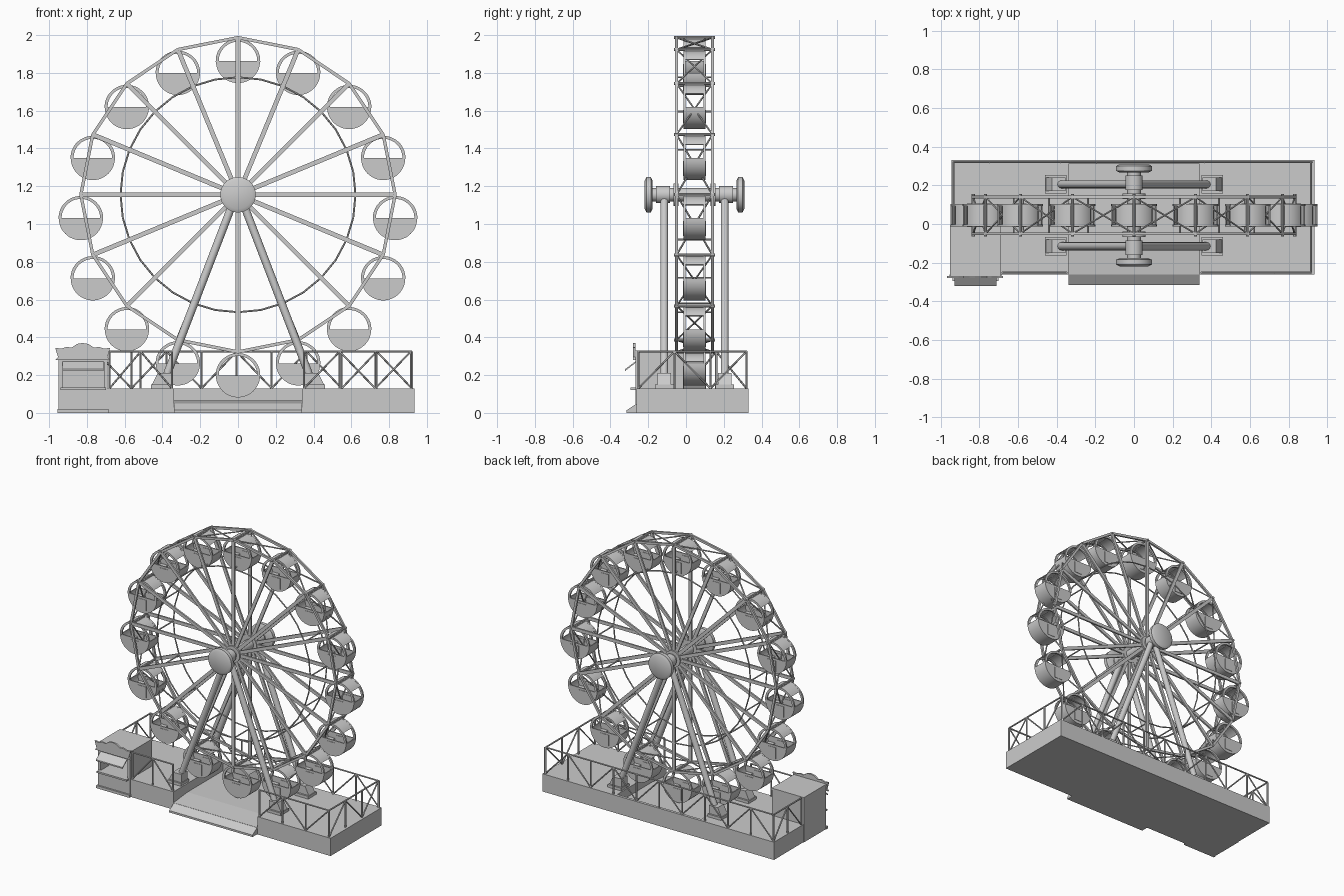
import bpy, bmesh, math
from mathutils import Vector, Matrix

if "Cube" in bpy.data.objects:
    bpy.data.objects.remove(bpy.data.objects["Cube"])

CY, CZ, R, N = 0.045, 1.155, 0.832, 16      # wheel centre, radius, spokes
PLANES = (-0.05, 0.14)


def finish(bm, name, smooth=True):
    bmesh.ops.recalc_face_normals(bm, faces=bm.faces)
    me = bpy.data.meshes.new(name)
    bm.to_mesh(me)
    bm.free()
    ob = bpy.data.objects.new(name, me)
    bpy.context.collection.objects.link(ob)
    if smooth:
        bpy.ops.object.select_all(action='DESELECT')
        ob.select_set(True)
        bpy.context.view_layer.objects.active = ob
        bpy.ops.object.shade_smooth_by_angle(angle=math.radians(35))
    return ob


def box(bm, x0, x1, y0, y1, z0, z1):
    m = Matrix.Translation(((x0 + x1) / 2, (y0 + y1) / 2, (z0 + z1) / 2)) @ Matrix.Diagonal((x1 - x0, y1 - y0, z1 - z0, 1))
    bmesh.ops.create_cube(bm, size=1, matrix=m)


def beam(bm, p, q, w, d):
    """Rectangular bar, w in the wheel plane and d across it."""
    p, q = Vector(p), Vector(q)
    a = (q - p).normalized()
    ref = Vector((0, 1, 0)) if abs(a.y) < 0.9 else Vector((1, 0, 0))
    s = a.cross(ref).normalized()
    t = s.cross(a)
    rot = Matrix((a * (q - p).length, t * d, s * w)).transposed().to_4x4()
    bmesh.ops.create_cube(bm, size=1, matrix=Matrix.Translation((p + q) / 2) @ rot)


def tube(bm, p, q, r, n=8, r2=None):
    p, q = Vector(p), Vector(q)
    m = Matrix.Translation((p + q) / 2) @ (q - p).to_track_quat('Z', 'Y').to_matrix().to_4x4()
    bmesh.ops.create_cone(bm, cap_ends=True, segments=n, radius1=r, radius2=r if r2 is None else r2,
                          depth=(q - p).length, matrix=m)


def prism(bm, pts, axis, a, b):
    """Extrude a 2D outline along x ('x': pts are y,z) or y ('y': pts are x,z)."""
    f = (lambda u, v, t: (t, u, v)) if axis == 'x' else (lambda u, v, t: (u, t, v))
    lo = [bm.verts.new(f(u, v, a)) for u, v in pts]
    hi = [bm.verts.new(f(u, v, b)) for u, v in pts]
    bm.faces.new(lo)
    bm.faces.new(hi[::-1])
    for i in range(len(pts)):
        j = (i + 1) % len(pts)
        bm.faces.new((lo[i], lo[j], hi[j], hi[i]))


def arc(r, a0, a1, n):
    return [(r * math.cos(math.radians(a0 + (a1 - a0) * i / n)),
             r * math.sin(math.radians(a0 + (a1 - a0) * i / n))) for i in range(n + 1)]


def shell(bm, r0, r1, a0, a1, y0, y1, n):
    step = (a1 - a0) / n
    for i in range(n):
        prism(bm, arc(r0, a0 + i * step, a0 + (i + 1) * step, 1)
              + arc(r1, a0 + (i + 1) * step, a0 + i * step, 1), 'y', y0, y1)
    bmesh.ops.remove_doubles(bm, verts=bm.verts, dist=1e-5)
    # drop the walls left between neighbouring segments
    seen = {}
    for f in bm.faces:
        seen.setdefault(tuple(round(c, 4) for c in f.calc_center_median()), []).append(f)
    bmesh.ops.delete(bm, geom=[f for g in seen.values() if len(g) > 1 for f in g], context='FACES')
    inner = [f for f in bm.faces if abs(f.normal.y) < 0.1 and all(len(e.link_faces) > 2 for e in f.edges)]
    bmesh.ops.delete(bm, geom=inner, context='FACES')


def rim(i, r, y):
    a = 2 * math.pi * i / N
    return (r * math.sin(a), y, CZ + r * math.cos(a))


# platform with a sunken boarding floor and a ramp
bm = bmesh.new()
box(bm, -0.945, -0.34, -0.262, 0.33, 0, 0.13)
box(bm, 0.34, 0.935, -0.262, 0.33, 0, 0.13)
box(bm, -0.34, 0.34, 0.31, 0.33, 0, 0.13)
prism(bm, [(0.31, 0), (0.31, 0.066), (-0.1, 0.066), (-0.262, 0.05), (-0.265, 0)], 'x', -0.34, 0.34)
finish(bm, "platform", False)
bm = bmesh.new()
prism(bm, [(-0.26, 0), (-0.26, 0.05), (-0.315, 0.014), (-0.315, 0)], 'x', -0.338, 0.338)
finish(bm, "entry_ramp", False)

# railings
def railing(name, p, q, bays):
    bm = bmesh.new()
    p, q = Vector(p), Vector(q)
    up, lo = Vector((0, 0, 0.325)), Vector((0, 0, 0.13))
    tube(bm, p + up, q + up, 0.006, 6)
    for i in range(bays + 1):
        a = p.lerp(q, i / bays)
        tube(bm, a + lo, a + up, 0.006, 6)
        if i < bays:
            b = p.lerp(q, (i + 1) / bays)
            s, e = (lo, up) if i % 2 == 0 else (up, lo)
            tube(bm, a + s, b + e, 0.005, 6)
    finish(bm, name)

railing("back_railing", (-0.935, 0.32, 0), (0.92, 0.32, 0), 10)
railing("right_railing", (0.915, -0.252, 0), (0.915, 0.32, 0), 3)
railing("left_railing", (-0.935, 0, 0), (-0.935, 0.32, 0), 2)
railing("front_left_railing", (-0.68, -0.252, 0), (-0.35, -0.252, 0), 2)
railing("front_right_railing", (0.35, -0.252, 0), (0.915, -0.252, 0), 3)

# ticket booth: walls around a window, roof, fascia, awning, counter
bm = bmesh.new()
box(bm, -0.95, -0.69, -0.268, -0.01, 0, 0.13)
box(bm, -0.95, -0.93, -0.268, -0.01, 0.13, 0.32)
box(bm, -0.71, -0.69, -0.268, -0.01, 0.13, 0.32)
box(bm, -0.93, -0.71, -0.03, -0.01, 0.13, 0.32)
box(bm, -0.93, -0.71, -0.268, -0.25, 0.27, 0.32)
box(bm, -0.952, -0.688, -0.268, -0.008, 0.315, 0.33)
finish(bm, "ticket_booth", False)
bm = bmesh.new()
half = [(0.145, 0.28), (0.13, 0.295), (0.14, 0.325), (0.145, 0.345), (0.115, 0.34),
        (0.085, 0.35), (0.06, 0.345), (0.03, 0.365), (0, 0.37)]
prism(bm, [(-0.822 + u, v) for u, v in half] + [(-0.822 - u, v) for u, v in half[-2::-1]], 'y', -0.28, -0.268)
finish(bm, "booth_fascia", False)
bm = bmesh.new()
prism(bm, [(-0.268, 0.272), (-0.268, 0.264), (-0.322, 0.222), (-0.322, 0.232)], 'x', -0.928, -0.712)
finish(bm, "booth_awning", False)
bm = bmesh.new()
box(bm, -0.94, -0.7, -0.295, -0.262, 0.122, 0.134)
box(bm, -0.955, -0.685, -0.28, -0.262, 0, 0.02)
finish(bm, "booth_counter", False)

# support legs with footings
for side, y in (("front", -0.115), ("back", 0.205)):
    for s in (-1, 1):
        bm = bmesh.new()
        tube(bm, (s * 0.01, y, CZ), (s * 0.385, y, 0.18), 0.021, 12)
        finish(bm, side + "_leg")
        bm = bmesh.new()
        cx = s * 0.405
        box(bm, cx - 0.055, cx + 0.055, y - 0.048, y + 0.048, 0.125, 0.15)
        prism(bm, [(cx - 0.05, 0.15), (cx + 0.05, 0.15), (cx - s * 0.015 + 0.035, 0.21),
                   (cx - s * 0.015 - 0.035, 0.21)], 'y', y - 0.035, y + 0.035)
        finish(bm, side + "_footing", False)

# axle, bearings and end discs
bm = bmesh.new()
tube(bm, (0, -0.19, CZ), (0, 0.28, CZ), 0.035, 24)
for s in (-1, 1):
    def ring(a, b, r, r2=None):
        tube(bm, (0, CY + s * a, CZ), (0, CY + s * b, CZ), r, 32, r2)
    ring(0.085, 0.112, 0.06)
    ring(0.13, 0.205, 0.045)
    ring(0.222, 0.230, 0.075, 0.092)
    ring(0.230, 0.255, 0.094)
    ring(0.255, 0.264, 0.092, 0.075)
finish(bm, "hub_and_axle")

# wheel sides: spokes, outer rim, inner ring
for side, y in zip(("front", "back"), PLANES):
    bm = bmesh.new()
    for i in range(N):
        beam(bm, rim(i, 0.03, y), rim(i, R, y), 0.024, 0.012)
    finish(bm, side + "_spokes", False)
    bm = bmesh.new()
    for i in range(N):
        beam(bm, rim(i, R, y), rim(i + 1, R, y), 0.017, 0.014)
    finish(bm, side + "_outer_rim", False)
    bm = bmesh.new()
    for i in range(2 * N):
        tube(bm, rim(i / 2, 0.622, y), rim((i + 1) / 2, 0.622, y), 0.005, 6)
    finish(bm, side + "_inner_ring")

# cross bracing between the two sides
bm = bmesh.new()
a, b = PLANES
for i in range(N):
    tube(bm, rim(i, R, a - 0.014), rim(i, R, b + 0.014), 0.008, 8)
    tube(bm, rim(i, 0.622, a), rim(i, 0.622, b), 0.005, 6)
    tube(bm, rim(i, R, a), rim(i + 1, R, b), 0.005, 6)
    tube(bm, rim(i, R, b), rim(i + 1, R, a), 0.005, 6)
finish(bm, "cross_bracing")

# gondola, modelled once around its centre and instanced on every spoke
def part(fn, *args):
    t = bmesh.new()
    fn(t, *args)
    bmesh.ops.recalc_face_normals(t, faces=t.faces)
    me = bpy.data.meshes.new("tmp")
    t.to_mesh(me)
    t.free()
    bm.from_mesh(me)
    bpy.data.meshes.remove(me)

bm = bmesh.new()
part(shell, 0.110, 0.117, -180, 0, -0.057, 0.057, 24)      # tub
part(shell, 0.110, 0.117, 38, 142, -0.057, 0.057, 16)      # roof
for y0, y1 in ((-0.059, -0.047), (0.047, 0.059)):
    part(shell, 0.102, 0.118, -2, 40, y0, y1, 6)           # window posts
    part(shell, 0.102, 0.118, 140, 182, y0, y1, 6)
    part(shell, 0.102, 0.1175, 40, 140, y0, y1, 14)
    ym = (y0 + y1) / 2
    part(prism, arc(0.112, -180, 0, 24), 'y', ym - 0.004, ym + 0.004)
    part(box, -0.033, 0.033, y0 - 0.001, y1 + 0.001, -0.095, -0.015)   # door
for s in (-1, 1):
    x = sorted((s * 0.045, s * 0.095))
    part(box, x[0], x[1], -0.045, 0.045, -0.055, -0.04)    # benches
part(tube, (0, -0.05, 0.117), (0, 0.05, 0.117), 0.009, 8)  # hanger sleeve
first = finish(bm, "gondola")
for i in range(N):
    ob = first if i == 0 else bpy.data.objects.new("gondola", first.data)
    if i:
        bpy.context.collection.objects.link(ob)
    x, y, z = rim(i, R, CY)
    ob.location = (x, y, z - 0.124)
